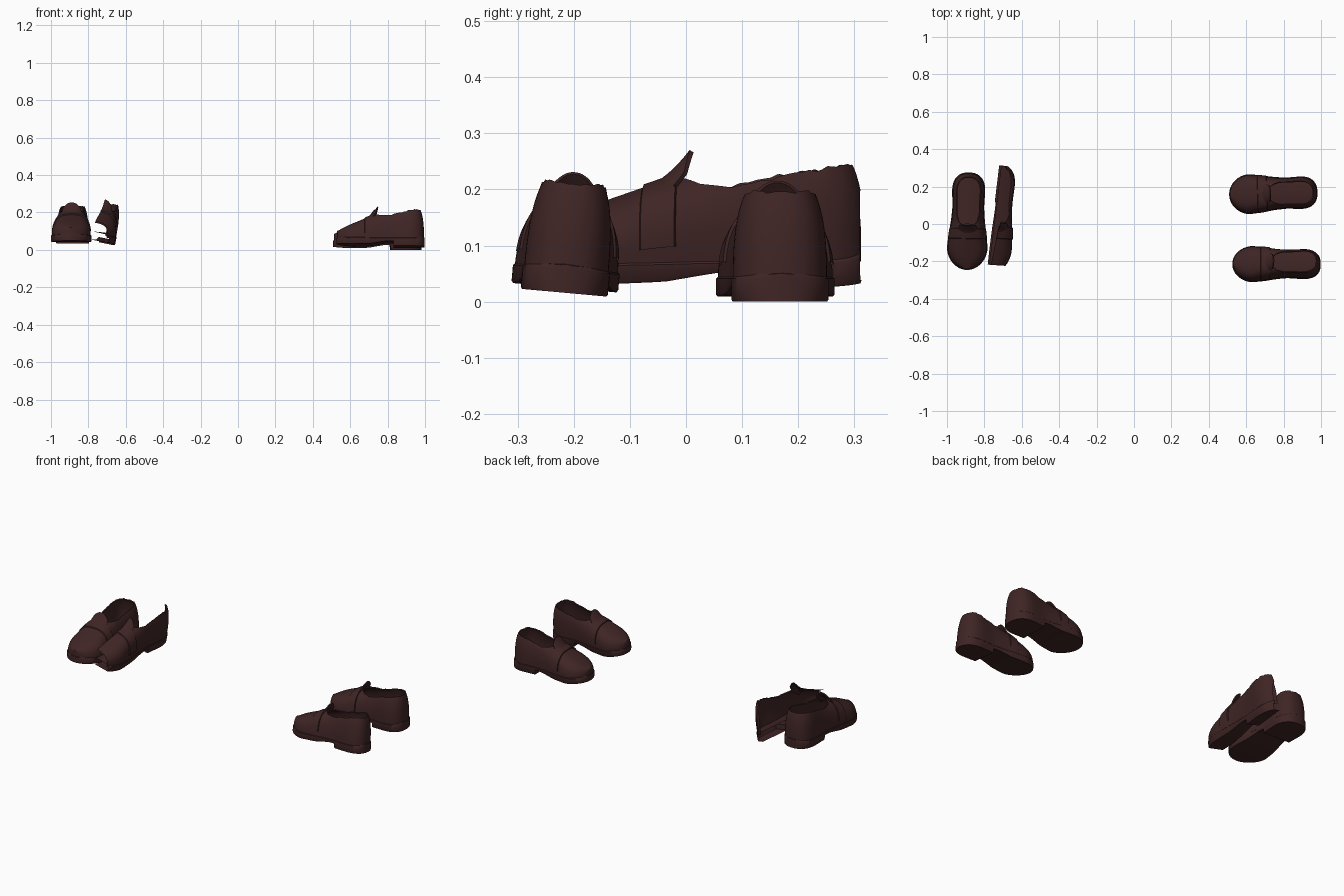
import bpy, bmesh, math, random
from mathutils import Matrix, Vector

random.seed(4)
cube = bpy.data.objects.get("Cube")
if cube:
    bpy.data.objects.remove(cube)

leather = bpy.data.materials.new("dark brown leather")
leather.use_nodes = True
colour = (0.05, 0.018, 0.018, 1)
leather.diffuse_color = colour
bsdf = leather.node_tree.nodes["Principled BSDF"]
bsdf.inputs["Base Color"].default_value = colour
bsdf.inputs["Roughness"].default_value = 0.7

HALF, BASE = 0.24, 0.035
POWER = 0.72

# Profiles along the shoe, toe at negative y
WIDTH = [(-0.24, 0.1), (-0.13, 0.103), (-0.07, 0.097), (0.0, 0.086), (0.07, 0.08), (0.15, 0.084), (0.24, 0.084)]
CROWN = [(-0.24, 0.085), (-0.19, 0.112), (-0.11, 0.145), (-0.05, 0.17), (0.0, 0.183), (0.08, 0.213), (0.2, 0.246), (0.24, 0.246)]
MOUTH = [(-0.035, 90), (-0.025, 80), (0.0, 62), (0.04, 48), (0.24, 45)]
TREAD = [(-0.24, 0.016), (-0.15, 0.009), (-0.05, 0.012), (0.03, 0.026), (0.069, 0.026), (0.071, 0)]


def lerp(table, u):
    if u <= table[0][0]:
        return table[0][1]
    for (a, p), (b, q) in zip(table, table[1:]):
        if u <= b:
            t = (u - a) / (b - a)
            return p + (q - p) * t
    return table[-1][1]


def smooth(table, u, r=0.012):
    return sum(lerp(table, u + k * r) for k in (-1, 0, 1)) / 3


def half_width(u):
    w = smooth(WIDTH, u)
    if u < -0.13:
        w *= max(0, 1 - ((u + 0.13) / 0.11) ** 2) ** 0.5
    if u > 0.14:
        w *= max(0, 1 - ((u - 0.14) / 0.1) ** 2.6) ** 0.42
    return w


def section(u, v, grow=0.0):
    """Point on the upper: v runs from the welt to the crown or rim."""
    a = math.radians(lerp(MOUTH, u) * v)
    x = (half_width(u) + grow) * max(0, math.cos(a)) ** POWER
    z = BASE + (smooth(CROWN, u) + grow - BASE) * math.sin(a) ** POWER
    lean = 0.018 * v * v * max(0, (u - 0.1) / 0.14)
    if v == 1 and u > 0.03:
        z += random.uniform(-0.003, 0.003)
    return Vector((x, u - lean, z))


def mirrored_grid(rows, thickness=0):
    """Skin rows of points on the left side and mirror them to the right."""
    bm = bmesh.new()
    for side in (1, -1):
        grid = [[bm.verts.new((p[0] * side, p[1], p[2])) for p in row] for row in rows]
        for r, s in zip(grid, grid[1:]):
            for i in range(len(r) - 1):
                bm.faces.new((r[i], r[i + 1], s[i + 1], s[i]))
    bmesh.ops.remove_doubles(bm, verts=bm.verts, dist=0.0004)
    bmesh.ops.dissolve_degenerate(bm, edges=bm.edges, dist=0.0001)
    bmesh.ops.recalc_face_normals(bm, faces=bm.faces)
    if thickness:
        bmesh.ops.solidify(bm, geom=bm.faces[:], thickness=thickness)
    return bm


def stations(n=48):
    return [-HALF * math.cos(math.pi * i / n) for i in range(n + 1)]


def upper():
    steps = [(i / 12) for i in range(13)]
    return mirrored_grid([[section(u, v) for v in steps] for u in stations()], 0.006)


def sole():
    rows = []
    for u in sorted(stations() + [0.069, 0.071]):
        w, y, b = half_width(u) * 1.035, u * 1.015, lerp(TREAD, u)
        rows.append([(0, y, b), (w * 0.97, y, b), (w, y, b + 0.004), (w, y, 0.042),
                     (w * 0.95, y, 0.046), (w * 0.85, y, 0.05), (0, y, 0.052)])
    return mirrored_grid(rows)


def strap():
    rows = []
    for u, g in ((-0.088, 0), (-0.086, 0.005), (-0.06, 0.005), (-0.037, 0.005), (-0.035, 0)):
        rows.append([section(u, 0.1 + 0.9 * i / 10, g) for i in range(11)])
    return mirrored_grid(rows)


def tongue():
    rows = []
    for i in range(9):
        t = i / 8
        w = 0.062 - 0.016 * t * t
        rise = 0.155 + 0.028 * t + 0.037 * t * t
        rows.append([(w * j / 6, -0.085 + 0.067 * t - 0.006 * (j / 6) ** 2,
                      rise - 0.03 * (j / 6) ** 2.2) for j in range(7)])
    return mirrored_grid(rows, 0.007)


PARTS = {"upper": upper, "sole": sole, "strap": strap, "tongue": tongue}


def shoe(name, place, yaw, roll, scale, cuts=()):
    m = (Matrix.Translation(place) @ Matrix.Rotation(yaw, 4, 'Z')
         @ Matrix.Rotation(roll, 4, 'Y') @ Matrix.Diagonal((*scale, 1)))
    for part, build in PARTS.items():
        bm = build()
        for point, normal in cuts:
            geom = bm.verts[:] + bm.edges[:] + bm.faces[:]
            bmesh.ops.bisect_plane(bm, geom=geom, plane_co=point, plane_no=normal, clear_outer=True)
        bm.transform(m)
        mesh = bpy.data.meshes.new(name + "_" + part)
        bm.to_mesh(mesh)
        bm.free()
        mesh.materials.append(leather)
        mesh.shade_smooth()
        mesh.set_sharp_from_angle(angle=math.radians(40))
        bpy.context.collection.objects.link(bpy.data.objects.new(mesh.name, mesh))


quarter = -math.pi / 2
# Pair on the left, toes turned inward
shoe("back_left_shoe", (0.745, 0.163, 0), quarter + 0.03, 0, (1.0, 0.97, 0.98))
shoe("front_left_shoe", (0.762, -0.217, 0.016), quarter, -0.09, (0.9, 0.97, 0.98))
# Pair on the right, toes forward, the inner one sliced lengthwise
shoe("outer_right_shoe", (-0.888, 0.015, 0.034), -0.025, 0, (1.02, 1.07, 1.0))
shoe("sliced_right_shoe", (-0.76, 0.032, 0.043), -0.07, 0.2, (1.05, 1.22, 1.06),
     cuts=(((0.005, 0, 0), (-1, 0.06, 0)),
           ((0, -0.205, 0), (0, -1, 0)),
           ((0, 0.232, 0), (0, 1, 0))))
